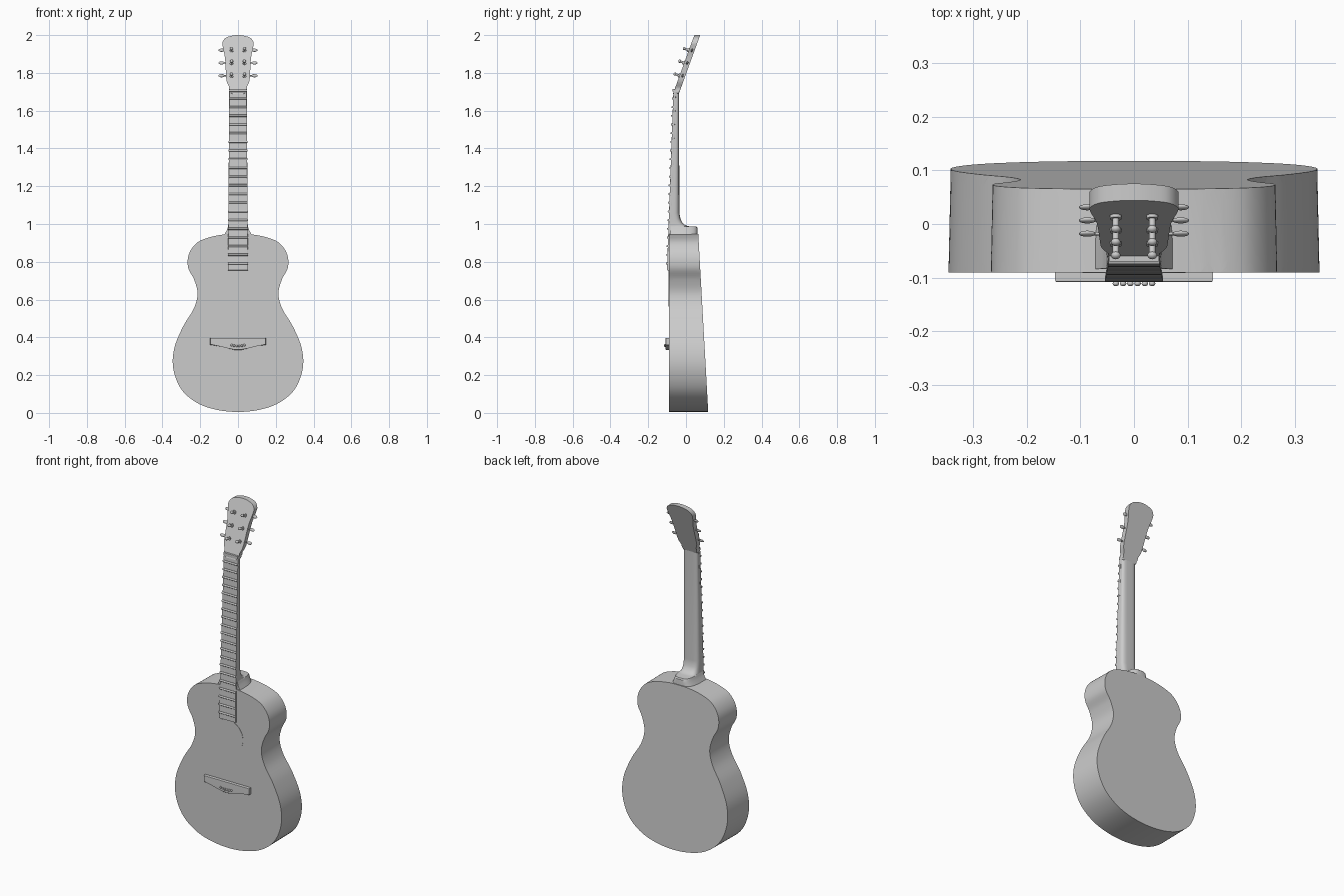
import bpy, bmesh, math
from mathutils import Matrix, Vector

if "Cube" in bpy.data.objects:
    bpy.data.objects.remove(bpy.data.objects["Cube"])

TILT = math.radians(20)


def finish(name, bm, angle=35):
    bmesh.ops.recalc_face_normals(bm, faces=bm.faces)
    me = bpy.data.meshes.new(name)
    bm.to_mesh(me)
    bm.free()
    me.polygons.foreach_set("use_smooth", [True] * len(me.polygons))
    me.set_sharp_from_angle(angle=math.radians(angle))
    ob = bpy.data.objects.new(name, me)
    bpy.context.collection.objects.link(ob)
    ob.modifiers.new("normals", 'WEIGHTED_NORMAL').keep_sharp = True
    return ob


def outline(half, steps):
    """Closed smooth curve through a half outline (x, z) and its mirror image."""
    p = [Vector(q) for q in half]
    p += [Vector((-x, z)) for x, z in reversed(half[1:-1])]
    n, out = len(p), []
    for i in range(n):
        a, b, c, d = p[i - 1], p[i], p[(i + 1) % n], p[(i + 2) % n]
        for k in range(steps):
            t = k / steps
            out.append(0.5 * (2 * b + (c - a) * t + (2 * a - 5 * b + 4 * c - d) * t * t
                              + (3 * b - a - 3 * c + d) * t ** 3))
    return out


def prism(name, pts, front, back, bevel, segs=4, back_scale=1.0):
    """Solid between two y functions of z, with rounded rims."""
    bm = bmesh.new()
    f = [bm.verts.new((x, front(z), z)) for x, z in pts]
    b = [bm.verts.new((x * back_scale, back(z), z)) for x, z in pts]
    caps = [bm.faces.new(f), bm.faces.new(b)]
    n = len(pts)
    for i in range(n):
        j = (i + 1) % n
        bm.faces.new((f[i], f[j], b[j], b[i]))
    rims = [e for c in caps for e in c.edges]
    if bevel:
        bmesh.ops.bevel(bm, geom=rims, offset=bevel, segments=segs, profile=0.5, affect='EDGES')
    return finish(name, bm)


def rod(bm, a, b, r1, r2=None, segs=16):
    a, b = Vector(a), Vector(b)
    m = Matrix.Translation((a + b) / 2) @ (b - a).to_track_quat('Z', 'Y').to_matrix().to_4x4()
    bmesh.ops.create_cone(bm, cap_ends=True, segments=segs, radius1=r1,
                          radius2=r1 if r2 is None else r2, depth=(b - a).length, matrix=m)


def ball(bm, c, size, rot=0):
    m = Matrix.Translation(c) @ Matrix.Rotation(rot, 4, 'X') @ Matrix.Diagonal((*size, 1))
    bmesh.ops.create_uvsphere(bm, u_segments=16, v_segments=10, radius=1, matrix=m)


def board_y(z):
    return -0.101 + (z - 0.75) * 0.036


def board_w(z):
    return 0.053 - (z - 0.75) * 0.007


def head_y(z):
    return -0.065 + (z - 1.70) * math.tan(TILT)


# Body: figure-eight outline, thinner towards the neck
body_half = [(0, 0.005), (0.12, 0.018), (0.22, 0.055), (0.30, 0.125), (0.342, 0.23),
             (0.338, 0.34), (0.292, 0.455), (0.235, 0.55), (0.214, 0.63), (0.232, 0.705),
             (0.264, 0.77), (0.260, 0.84), (0.218, 0.90), (0.15, 0.93), (0.07, 0.945), (0, 0.948)]
prism("body", outline(body_half, 6), lambda z: -0.09,
      lambda z: 0.118 - 0.056 * z, 0.022, 5, 0.988)

# Sound hole disc
bm = bmesh.new()
rod(bm, (0, -0.085, 0.66), (0, -0.0915, 0.66), 0.096, segs=64)
finish("sound_hole", bm)

# Neck with heel: rounded sections lofted along z (z, back y, half width)
sections = [(0.92, 0.062, 0.085), (0.945, 0.062, 0.072), (0.965, 0.061, 0.060),
            (0.980, 0.060, 0.055), (0.986, 0.054, 0.053), (0.988, 0.015, 0.052),
            (0.993, -0.003, 0.052), (1.005, -0.018, 0.051), (1.025, -0.029, 0.051),
            (1.06, -0.035, 0.0505), (1.40, -0.036, 0.048), (1.70, -0.036, 0.045),
            (1.725, -0.030, 0.045)]
bm = bmesh.new()
rings = []
for z, back, w in sections:
    front = board_y(z) + 0.010 if z < 1.71 else head_y(z) + 0.004
    ring = []
    for i in range(21):
        t = math.pi * i / 20
        c, s = math.cos(t), max(math.sin(t), 0)
        x = w * math.copysign(abs(c) ** 0.55, c)
        ring.append(bm.verts.new((x, front + (back - front) * s ** 0.55, z)))
    rings.append(ring)
for r, q in zip(rings, rings[1:]):
    for i in range(21):
        j = (i + 1) % 21
        bm.faces.new((r[i], r[j], q[j], q[i]))
bm.faces.new(rings[0])
bm.faces.new(rings[-1])
finish("neck", bm)

# Fretboard
w0, w1 = board_w(0.755), board_w(1.71)
prism("fretboard", [(-w0, 0.755), (w0, 0.755), (w1, 1.71), (-w1, 1.71)],
      board_y, lambda z: board_y(z) + 0.014, 0.002, 2)

# Frets and nut
bm = bmesh.new()
for i in range(20):
    z = 1.665 - i * 0.046
    w, y = board_w(z) + 0.001, board_y(z) - 0.002
    rod(bm, (-w, y, z), (w, y, z), 0.0055, segs=12)
finish("frets", bm)
prism("nut", [(-w1, 1.70), (w1, 1.70), (w1, 1.715), (-w1, 1.715)],
      lambda z: -0.071, lambda z: -0.05, 0.002, 2)

# Headstock, leaning back
head_half = [(0, 1.69), (0.044, 1.692), (0.045, 1.72), (0.060, 1.755), (0.064, 1.80),
             (0.069, 1.88), (0.080, 1.935), (0.082, 1.962), (0.066, 1.985), (0.035, 1.996),
             (0, 2.0)]
prism("headstock", outline(head_half, 5), head_y, lambda z: head_y(z) + 0.031, 0.004, 3)

# Tuners: posts in front, buttons at the sides
out = Vector((0, -math.cos(TILT), math.sin(TILT)))
for side, label in ((-1, "left"), (1, "right")):
    posts, buttons = bmesh.new(), bmesh.new()
    for z in (1.785, 1.853, 1.92):
        base = Vector((side * 0.034, head_y(z), z))
        rod(posts, base - out * 0.004, base + out * 0.006, 0.011)
        rod(posts, base, base + out * 0.026, 0.006)
        ball(posts, base + out * 0.026, (0.009, 0.009, 0.007), math.pi / 2 - TILT)
        y = head_y(z) + 0.016
        rod(buttons, (side * 0.055, y, z), (side * 0.085, y, z), 0.003)
        ball(buttons, (side * 0.087, y, z), (0.016, 0.005, 0.009), -TILT)
    finish("tuner_posts_" + label, posts)
    finish("tuner_buttons_" + label, buttons)

# Bridge
bridge = [(-0.147, 0.360), (-0.09, 0.354), (-0.05, 0.341), (-0.02, 0.334), (0.02, 0.334),
          (0.05, 0.341), (0.09, 0.354), (0.147, 0.360), (0.147, 0.397), (-0.147, 0.397)]
prism("bridge", bridge, lambda z: -0.108, lambda z: -0.085, 0.003, 2)

# Bridge pins
bm = bmesh.new()
for i in range(6):
    x = (i - 2.5) * 0.0135
    z = 0.354 + 4 * x * x
    rod(bm, (x, -0.10, z), (x, -0.111, z), 0.005)
    ball(bm, (x, -0.111, z), (0.006, 0.005, 0.006))
finish("bridge_pins", bm)
